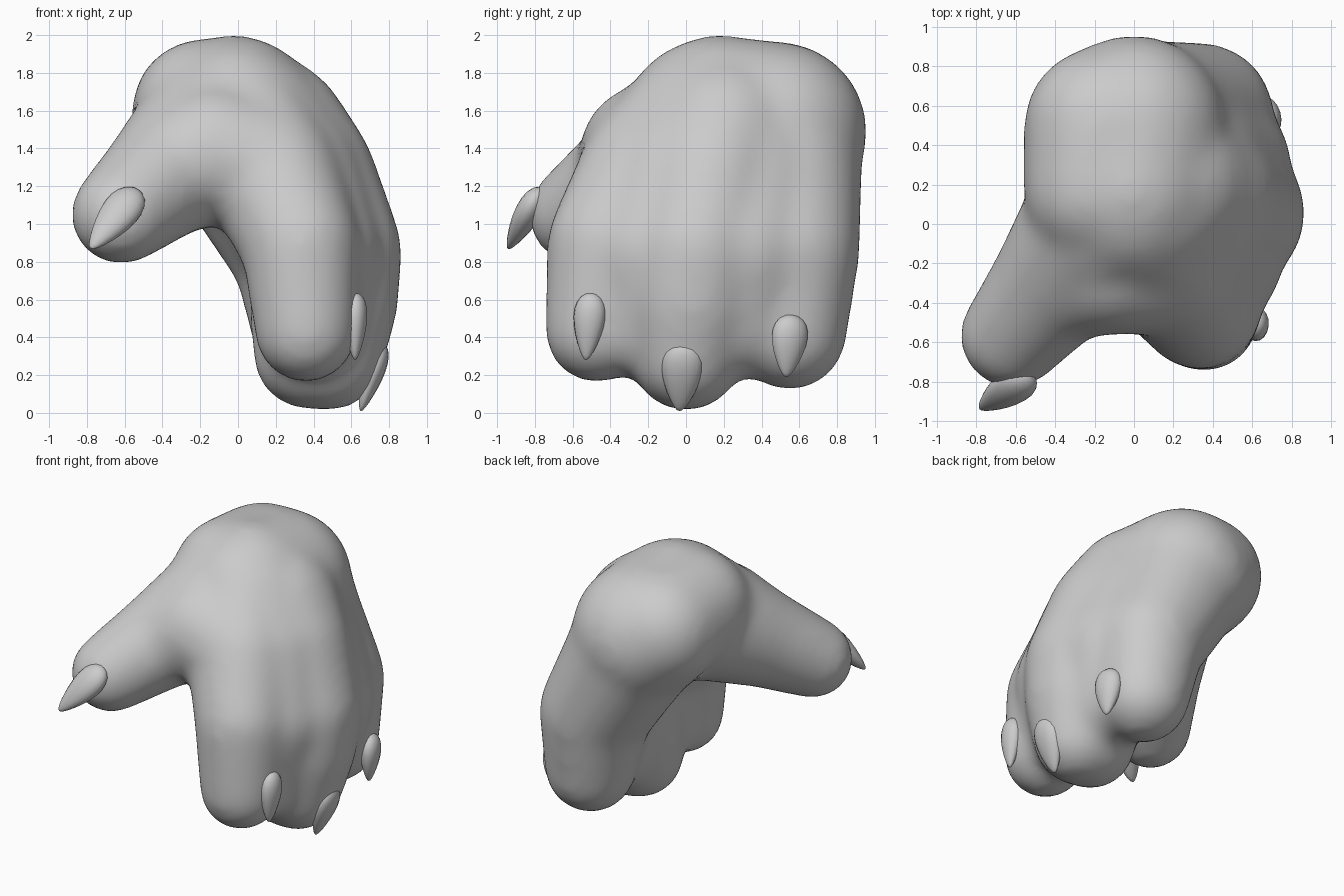
import bpy, bmesh
from mathutils import Vector, Matrix

if "Cube" in bpy.data.objects:
    bpy.data.objects.remove(bpy.data.objects["Cube"])

# Unit sphere directions used to build tapered capsules
tmp = bmesh.new()
bmesh.ops.create_icosphere(tmp, subdivisions=3, radius=1)
DIRS = [v.co.copy() for v in tmp.verts]
tmp.free()


def tapered_chain(bm, nodes):
    """Closed hull between each neighbouring pair of (x, y, z, radius) nodes."""
    for a, b in zip(nodes, nodes[1:]):
        verts = [bm.verts.new(Vector(n[:3]) + d * (n[3] + 0.015)) for n in (a, b) for d in DIRS]
        hull = bmesh.ops.convex_hull(bm, input=verts)
        inner = [g for g in hull["geom_interior"] if isinstance(g, bmesh.types.BMVert)]
        bmesh.ops.delete(bm, geom=inner, context='VERTS')


def make_object(name, bm):
    bmesh.ops.recalc_face_normals(bm, faces=bm.faces)
    for f in bm.faces:
        f.smooth = True
    me = bpy.data.meshes.new(name)
    bm.to_mesh(me)
    bm.free()
    ob = bpy.data.objects.new(name, me)
    bpy.context.collection.objects.link(ob)
    return ob


# Palm, three fingers, thumb and webs as overlapping chains
chains = [
    # palm
    [(-0.18, 0.17, 1.60, .37), (-0.16, 0.50, 1.56, .39), (0.0, 0.49, 1.49, .46), (-0.02, 0.17, 1.55, .44)],
    # front finger
    [(-0.02, 0.12, 1.53, .44), (0.18, -0.20, 1.26, .36), (0.33, -0.42, 0.90, .305), (0.36, -0.475, 0.43, .26)],
    # middle finger
    [(-0.02, 0.25, 1.54, .44), (0.16, 0.20, 1.45, .42), (0.32, 0.13, 1.24, .40), (0.49, 0.06, 0.85, .37),
     (0.48, 0.03, 0.60, .36), (0.48, 0.00, 0.30, .28), (0.37, 0.00, 0.31, .28), (0.40, 0.05, 0.60, .33)],
    # back finger
    [(0.00, 0.49, 1.49, .44), (0.15, 0.52, 1.20, .40), (0.34, 0.55, 0.85, .36), (0.38, 0.55, 0.42, .29)],
    # thumb
    [(-0.12, 0.05, 1.47, .42), (-0.40, -0.30, 1.24, .315), (-0.62, -0.57, 1.05, .255)],
    # web between thumb and front finger
    [(-0.40, -0.30, 1.25, .29), (-0.13, -0.20, 1.38, .35), (0.18, -0.20, 1.28, .35)],
    # web between front and middle fingers
    [(0.05, 0.10, 1.50, .42), (0.26, -0.03, 1.25, .38), (0.42, -0.19, 0.85, .325), (0.39, -0.24, 0.46, .26)],
    # web between middle and back fingers
    [(0.02, 0.38, 1.50, .43), (0.23, 0.33, 1.22, .40), (0.43, 0.30, 0.85, .36), (0.42, 0.28, 0.48, .29)],
]
bm = bmesh.new()
for c in chains:
    tapered_chain(bm, c)
paw = make_object("paw", bm)

# Fuse into one skin and soften the joins
rm = paw.modifiers.new("fuse", 'REMESH')
rm.mode = 'VOXEL'
rm.voxel_size = 0.035
rm.use_smooth_shade = True
sm = paw.modifiers.new("soften", 'SMOOTH')
sm.factor = 0.5
sm.iterations = 28


def claw(name, base, tip, out, width, thick):
    """Flattened teardrop from its blunt base to its pointed tip."""
    base, tip, out = Vector(base), Vector(tip), Vector(out)
    axis = base - tip
    z = axis.normalized()
    x = out.cross(z).normalized()
    y = z.cross(x)
    rot = Matrix((x, y, z)).transposed()
    b = bmesh.new()
    bmesh.ops.create_uvsphere(b, u_segments=16, v_segments=12, radius=1)
    for v in b.verts:
        k = 0.5 + 0.75 * (v.co.z + 1) / 2
        p = Vector((v.co.x * k * width / 2, v.co.y * k * thick / 2, v.co.z * axis.length / 2))
        v.co = rot @ p + (base + tip) / 2
    make_object(name, b)


# Claws
claw("thumb_claw", (-0.53, -0.77, 1.18), (-0.78, -0.94, 0.87), (-0.3, -1, 0.3), .22, .15)
claw("front_claw", (0.625, -0.50, 0.635), (0.62, -0.53, 0.28), (1, -0.1, 0), .18, .13)
claw("middle_claw", (0.765, -0.01, 0.37), (0.65, -0.035, 0.01), (1, 0, -0.3), .235, .13)
claw("back_claw", (0.68, 0.56, 0.52), (0.68, 0.53, 0.19), (1, 0.3, 0), .21, .14)
